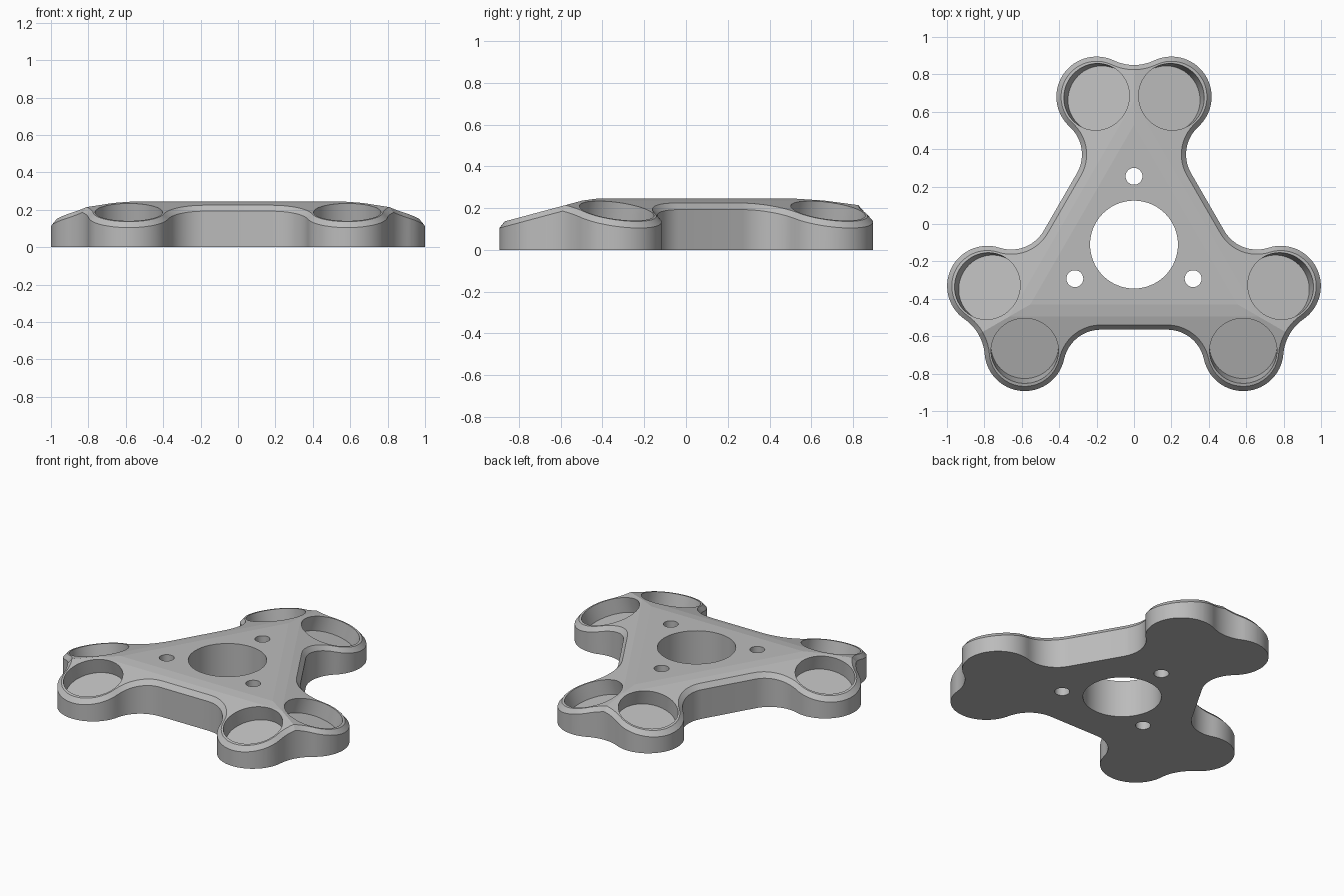
import bpy, bmesh
from math import radians, sin, cos, tan, atan2
from mathutils import Vector, Matrix

cube = bpy.data.objects.get("Cube")
if cube:
    bpy.data.objects.remove(cube)

HEIGHT = 0.245
TILT = radians(15)
CHAMFER = 0.025
MID = Vector((0, -0.11, 0))
FLAT, BLEND = 0.32, 0.385          # distances of the two crease lines from the middle
LOBE, LOBE_R = Vector((0.2, 0.79, 0)), 0.215
TIP, TIP_R = Vector((0, 1.212, 0)), 0.252
WAIST_R = 0.2
TURNS = [Matrix.Rotation(radians(a), 3, 'Z') for a in (0, 120, 240)]
WAIST = TURNS[1] @ Vector((0.178, -0.655, 0))
SIDES = [t @ Vector((0, -1, 0)) for t in TURNS]


def top_height(p):
    """Flat middle, a shallow blend band, then three sloping sides."""
    d = max(p.dot(s) for s in SIDES)
    z = HEIGHT - max(0, min(d, BLEND) - FLAT) * tan(TILT / 2)
    return z - max(0, d - BLEND) * tan(TILT)


def arc(c, r, start, end, n):
    step = (end - start) / n
    return [c + Vector((cos(start + i * step), sin(start + i * step), 0)) * r
            for i in range(n + 1)]


def heading(a, b):
    return atan2(b.y - a.y, b.x - a.x)


def outline(inset):
    """Three arms, each a mirrored run of waist, lobe and tip arcs."""
    to_lobe, to_tip = heading(WAIST, LOBE), heading(LOBE, TIP)
    half = arc(WAIST, WAIST_R + inset, radians(210), to_lobe, 14)[:-1]
    half += arc(LOBE, LOBE_R - inset, to_lobe - radians(180), to_tip, 30)[:-1]
    half += arc(TIP, TIP_R + inset, to_tip + radians(180), radians(270), 5)
    arm = half + [Vector((-p.x, p.y, 0)) for p in reversed(half[:-1])]
    return [t @ p for t in TURNS for p in arm]


def make_object(name, bm):
    bmesh.ops.recalc_face_normals(bm, faces=bm.faces)
    mesh = bpy.data.meshes.new(name)
    bm.to_mesh(mesh)
    bm.free()
    obj = bpy.data.objects.new(name, mesh)
    obj.location = MID
    bpy.context.collection.objects.link(obj)
    return obj


# Plate: stacked outlines, with level 0.5 as wall top and 1 as chamfer top
bm = bmesh.new()
loops = []
for level, inset in ((0, 0), (0.5, 0), (1, CHAMFER)):
    loops.append([bm.verts.new((p.x, p.y, level)) for p in outline(inset)])
for low, high in zip(loops, loops[1:]):
    for i in range(len(low)):
        bm.faces.new((low[i - 1], low[i], high[i], high[i - 1]))
bm.faces.new(loops[0][::-1])
bm.faces.new(loops[-1])

# Cut the crease and ridge lines, then drape the top over the slopes
cuts = [(s * d, s) for s in SIDES for d in (FLAT, BLEND)]
cuts += [(Vector(), Vector((-s.y, s.x, 0))) for s in SIDES]
for point, normal in cuts:
    bmesh.ops.bisect_plane(bm, geom=bm.verts[:] + bm.edges[:] + bm.faces[:],
                           dist=1e-5, plane_co=point, plane_no=normal)
for v in bm.verts:
    top, level = top_height(v.co), v.co.z
    if level < 0.5:
        v.co.z = 2 * level * (top - CHAMFER)
    else:
        v.co.z = top - 2 * (1 - level) * CHAMFER
plate = make_object("plate", bm)

# Cutters: centre bore, three bolt holes and six tilted pockets
bm = bmesh.new()


def cylinder(matrix, radius, depth):
    bmesh.ops.create_cone(bm, cap_ends=True, segments=64, radius1=radius,
                          radius2=radius, depth=depth, matrix=matrix)


cylinder(Matrix(), 0.235, 1)
for t in TURNS:
    cylinder(Matrix.Translation(t @ Vector((0, 0.365, 0))), 0.045, 1)
    for side in (1, -1):
        spot = t @ Vector((side * LOBE.x, LOBE.y, 0))
        out = max(SIDES, key=spot.dot)
        axis = out * sin(TILT) + Vector((0, 0, cos(TILT)))
        spot.z = top_height(spot)
        turn = axis.to_track_quat('Z', 'Y').to_matrix().to_4x4()
        cylinder(Matrix.Translation(spot + axis * 0.05) @ turn, 0.18, 0.3)
cutter = make_object("hole_cutter", bm)
cutter.hide_render = True

boolean = plate.modifiers.new("holes", 'BOOLEAN')
boolean.operation = 'DIFFERENCE'
boolean.solver = 'EXACT'
boolean.object = cutter
bpy.ops.object.select_all(action='DESELECT')
plate.select_set(True)
bpy.context.view_layer.objects.active = plate
bpy.ops.object.modifier_apply(modifier=boolean.name)
bpy.data.objects.remove(cutter)

# Single grey finish
grey = bpy.data.materials.new("plain grey")
grey.use_nodes = True
colour = (0.5, 0.5, 0.5, 1)
grey.diffuse_color = colour
grey.node_tree.nodes["Principled BSDF"].inputs["Base Color"].default_value = colour
plate.data.materials.clear()
plate.data.materials.append(grey)
bpy.ops.object.shade_smooth_by_angle(angle=radians(6.5))
